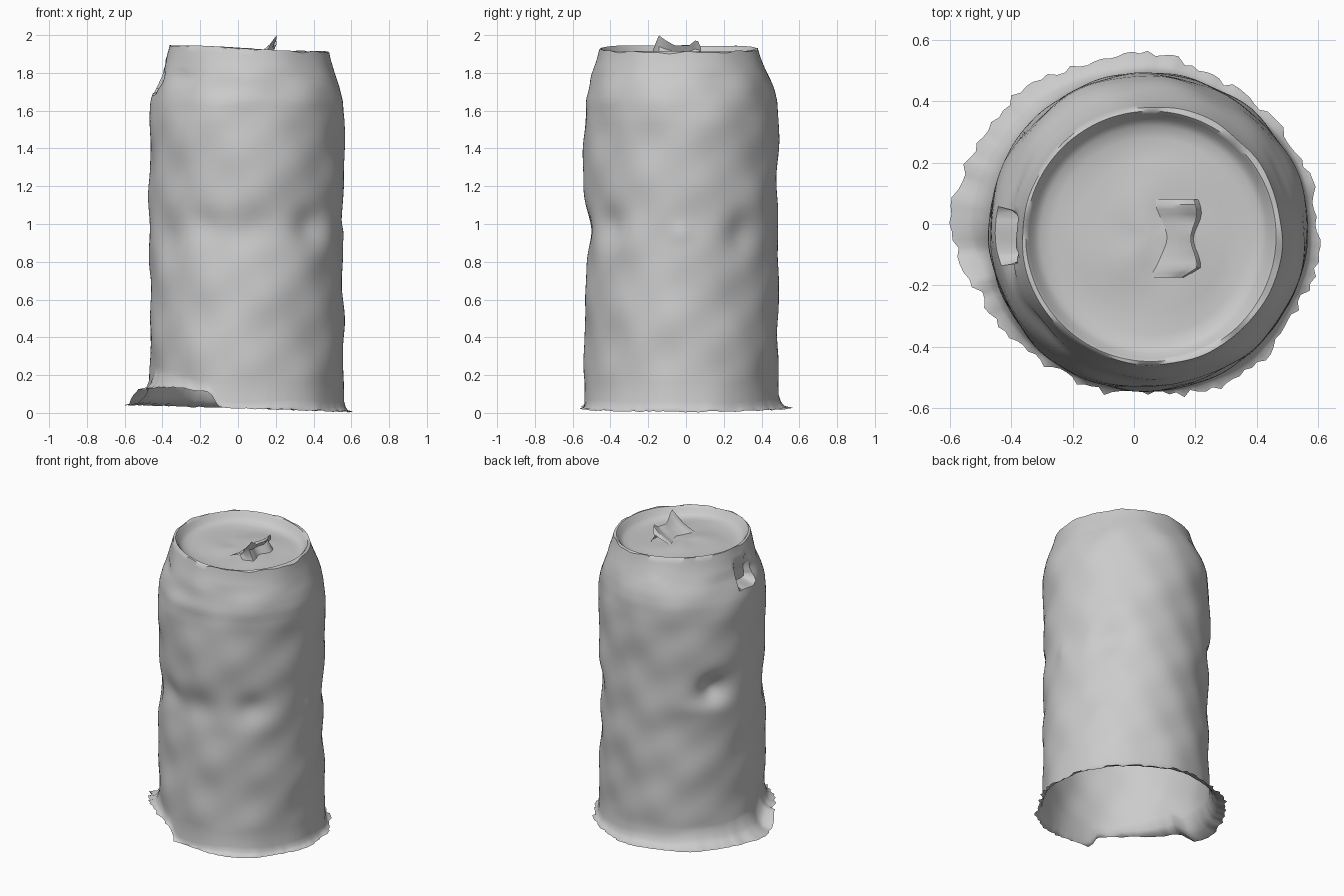
import bpy, bmesh, math, random
from math import sin, cos, pi, exp, radians

if "Cube" in bpy.data.objects:
    bpy.data.objects.remove(bpy.data.objects["Cube"])

random.seed(4)
N = 144
CX, CY = 0.045, -0.025

grey = bpy.data.materials.new("light grey")
grey.diffuse_color = (0.6, 0.6, 0.6, 1)
grey.use_nodes = True
grey.node_tree.nodes["Principled BSDF"].inputs["Base Color"].default_value = grey.diffuse_color


def lerp_table(t, table):
    for (a, u), (b, v) in zip(table, table[1:]):
        if t <= b:
            return u + (v - u) * max(0, (t - a)) / (b - a)
    return table[-1][1]


def bump(a, z, a0, z0, wa, wz):
    d = (a - radians(a0) + pi) % (2 * pi) - pi
    return exp(-(d / wa) ** 2 - ((z - z0) / wz) ** 2)


# dents: angle, height, angular width, vertical width, depth
DENTS = [(147, 1.08, .17, .09, .055), (140, .96, .3, .06, -.012), (-48, 1.0, .22, .10, .035),
         (38, .95, .2, .12, .03), (-90, .98, .5, .12, .035), (-115, 1.0, .2, .08, .015),
         (0, .95, .1, .05, -.012), (187, 1.77, .17, .05, .035), (-135, 1.8, .3, .06, .02),
         (-100, 1.72, .5, .05, .015), (215, .95, .2, .15, .015)]


def wobble(a, z):
    w = .004 * sin(3 * a + 5 * z) + .003 * sin(5 * a - 9 * z + 1) + .003 * sin(2 * a + 17 * z)
    w += .002 * sin(11 * a + 13 * z + 2) + .002 * sin(8 * a - 21 * z)
    return w - sum(d[4] * bump(a, z, *d[:4]) for d in DENTS)


def make_object(name, bm):
    me = bpy.data.meshes.new(name)
    bm.to_mesh(me)
    bm.free()
    ob = bpy.data.objects.new(name, me)
    bpy.context.collection.objects.link(ob)
    me.materials.append(grey)
    bpy.context.view_layer.objects.active = ob
    ob.select_set(True)
    bpy.ops.object.shade_smooth_by_angle(angle=radians(45))
    ob.select_set(False)
    return ob


def bridge(bm, rings):
    for r0, r1 in zip(rings, rings[1:]):
        for i in range(N):
            j = (i + 1) % N
            bm.faces.new((r0[i], r0[j], r1[j], r1[i]))


# wall profile (height, radius), rim and torn skirt width by angle
WALL = [(0, .515), (.3, .512), (.8, .508), (1.2, .514), (1.55, .515), (1.65, .508), (1.72, .492),
        (1.80, .462), (1.87, .437), (1.94, .418)]
SKIRT = [(0, .04), (30, .03), (60, .04), (90, .065), (115, .07), (130, .10), (155, .10),
         (178, .135), (195, .09), (215, .05), (240, .025), (270, .015), (300, .045),
         (330, .035), (360, .04)]
NOTCH = [(0, 0), (187, 0), (196, .08), (225, .10), (249, .08), (254, 0), (360, 0)]
angs = [2 * pi * i / N for i in range(N)]
rag = [random.uniform(-.012, .012) for _ in angs]


def rim_z(a):
    return 1.925 - .018 * cos(a) + .004 * sin(9 * a) + .003 * sin(17 * a)


def wall_point(a, z, t):
    """Point on the can wall; t blends the axis toward the rim centre."""
    r = lerp_table(z, WALL) + wobble(a, z) * (1 if z < 1.8 else .5)
    return (CX + .01 * t + r * cos(a), CY - .015 * t + r * sin(a), z)


# can body: skirt, wall, rim and sunken lid as one skin, open underneath
bm = bmesh.new()
rings = []
for k in range(4):
    ring = []
    for i, a in enumerate(angs):
        deg = math.degrees(a)
        w = lerp_table(deg, SKIRT)
        z0 = .024 - .018 * cos(a) + lerp_table(deg, NOTCH) + rag[i] * .3
        f = (1, .5, .2, 0)[k]
        r = .515 + w * f + (rag[i] if k == 0 else 0) + wobble(a, .15)
        h = (0, .12, .45, 1)[k] * (.02 + .8 * w)
        ring.append(bm.verts.new((CX + r * cos(a), CY + r * sin(a), max(0, z0 + h))))
    rings.append(ring)
for k in range(70):
    f = k / 69
    ring = []
    for i, a in enumerate(angs):
        start = max(.16, rings[3][i].co.z + .015)
        z = start + (rim_z(a) - start) * f
        p = wall_point(a, z, max(0, (z - 1.6) / .33))
        # crushed shelf in the left shoulder
        d = (a - radians(182) + pi) % (2 * pi) - pi
        if abs(d) < .17 and 1.70 < z < 1.86:
            x = max(p[0], -.375 + (.02 if z < 1.8 else 0))
            p = (x, p[1], z)
        ring.append(bm.verts.new(p))
    rings.append(ring)
for r, dz in [(.408, .004), (.397, -.008), (.382, -.035), (.36, -.05), (.32, -.058), (.25, -.056),
              (.17, -.05), (.09, -.046)]:
    rings.append([bm.verts.new((CX + .01 + r * cos(a), CY - .015 + r * sin(a),
                                1.925 - (.018 * cos(a) * r / .41) + dz + .004 * sin(3 * a + 20 * r)))
                  for a in angs])
bridge(bm, rings)
mid = bm.verts.new((CX + .01, CY - .015, 1.88))
for i in range(N):
    bm.faces.new((rings[-1][i], rings[-1][(i + 1) % N], mid))
make_object("can_body", bm)

# pull tab: sheet rising from the lid to a curled lip, then folding back under
bm = bmesh.new()
M = 16
LIP = [(0, 1.92), (.12, 2.0), (.25, 1.975), (.45, 1.945), (.75, 1.945), (.92, 1.98), (1, 1.93)]
cols = []
for j in range(M + 1):
    v = j / M
    y = -.175 + .255 * v
    lip = lerp_table(v, LIP)
    xl = .195 - .04 * max(0, 1 - v * 8) + .01 * sin(v * pi * 3)
    left = .04 + .05 * sin(pi * v)
    pts = [(left, 1.868), (left + .5 * (xl - left), 1.88 + (lip - 1.88) * .3),
           (left + .8 * (xl - left), 1.88 + (lip - 1.88) * .65), (xl, lip),
           (xl - .02, 1.88 + (lip - 1.88) * .5), (xl + .015, 1.863)]
    cols.append([bm.verts.new((x, y, z)) for x, z in pts])
for c0, c1 in zip(cols, cols[1:]):
    for k in range(5):
        bm.faces.new((c0[k], c0[k + 1], c1[k + 1], c1[k]))
bmesh.ops.recalc_face_normals(bm, faces=bm.faces)
if sum(f.normal.z for f in bm.faces) < 0:
    bmesh.ops.reverse_faces(bm, faces=bm.faces)
make_object("pull_tab", bm)
